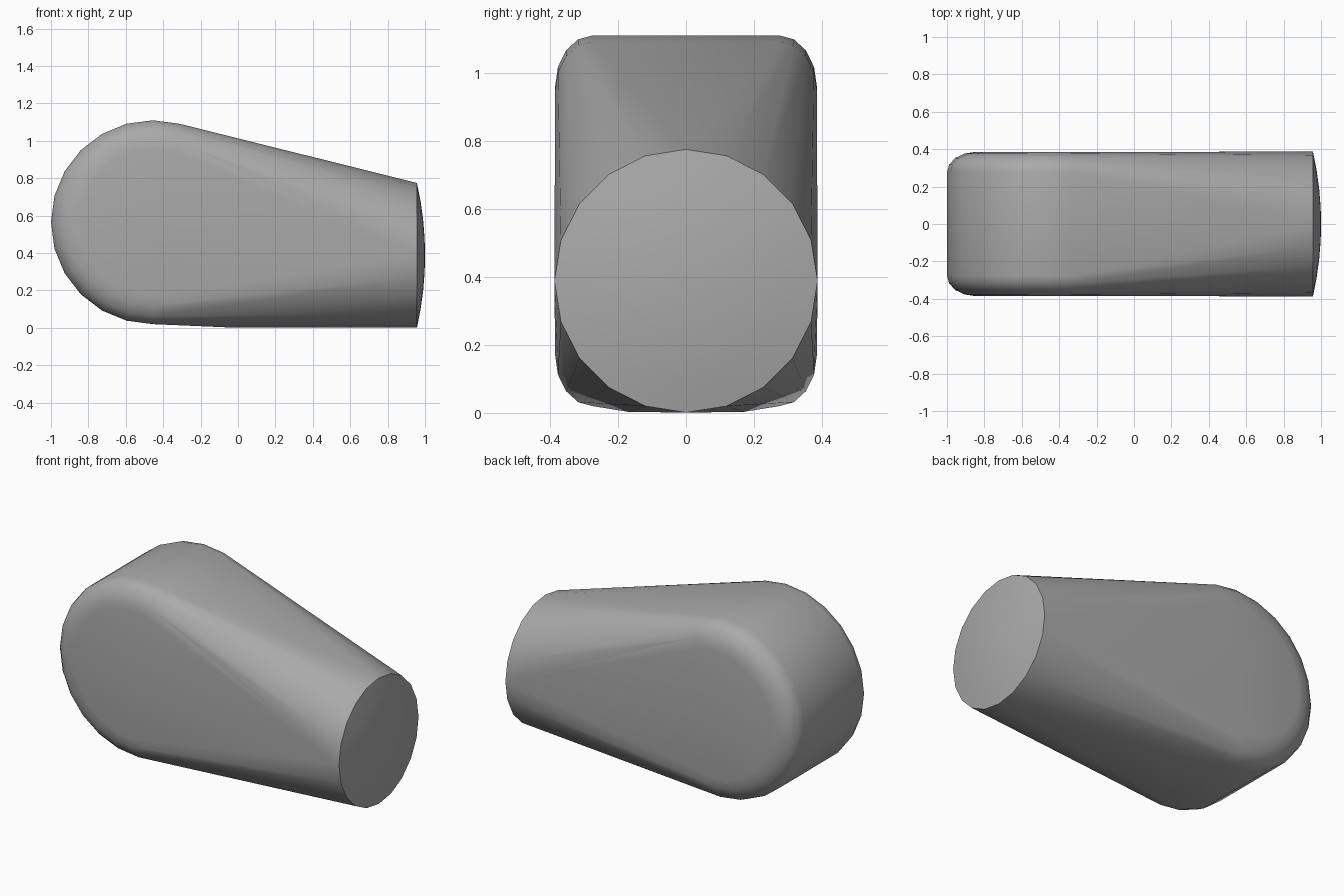
import bpy, bmesh
from math import sin, cos, pi, radians

if "Cube" in bpy.data.objects:
    bpy.data.objects.remove(bpy.data.objects["Cube"])

grey = bpy.data.materials.new("plain grey")
grey.use_nodes = True
colour = (0.4, 0.4, 0.4, 1)
grey.diffuse_color = colour
grey.node_tree.nodes["Principled BSDF"].inputs["Base Color"].default_value = colour

bm = bmesh.new()


def ring(count, place):
    for i in range(count):
        a = 2 * pi * i / count
        bm.verts.new(place(cos(a), sin(a)))


# Wide drum across y with rounded rims
for side in (-1, 1):
    for step in range(5):
        t = step * pi / 8
        r = 0.395 + 0.15 * cos(t)
        y = side * (0.275 + 0.11 * sin(t))
        ring(24, lambda c, s: (-0.455 + r * c, y, 0.565 + r * s))
    # Flat keel under the taper
    bm.verts.new((-0.06, side * 0.17, 0.003))

# Round end with a shallow dome
for r, x in ((0.387, 0.957), (0.29, 0.976), (0.19, 0.99), (0.09, 0.998)):
    ring(20, lambda c, s: (x, r * c, 0.388 + r * s))
bm.verts.new((1.0, 0, 0.388))

# Skin stretched over drum and round end
hull = bmesh.ops.convex_hull(bm, input=bm.verts)
loose = set(hull["geom_interior"]) | set(hull["geom_unused"])
bmesh.ops.delete(bm, geom=[v for v in loose if isinstance(v, bmesh.types.BMVert)], context="VERTS")
bmesh.ops.dissolve_limit(bm, angle_limit=radians(0.5), verts=bm.verts, edges=bm.edges)
bmesh.ops.recalc_face_normals(bm, faces=bm.faces)

mesh = bpy.data.meshes.new("tapered_body")
bm.to_mesh(mesh)
bm.free()
mesh.materials.append(grey)
body = bpy.data.objects.new("tapered_body", mesh)
bpy.context.collection.objects.link(body)
bpy.context.view_layer.objects.active = body
body.select_set(True)
bpy.ops.object.shade_smooth_by_angle(angle=radians(35))
